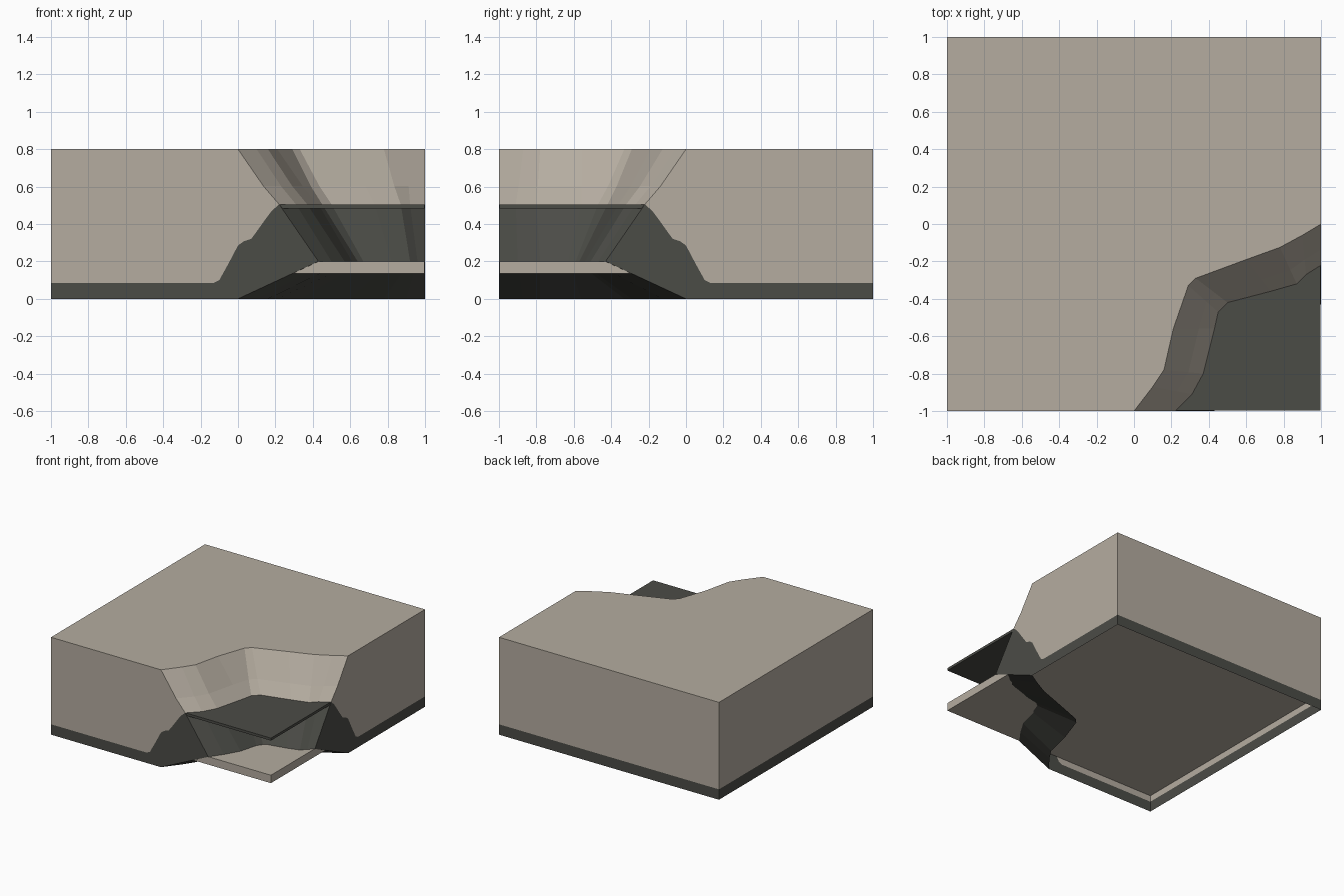
import bpy
import bmesh
from mathutils import Vector

if "Cube" in bpy.data.objects:
    bpy.data.objects.remove(bpy.data.objects["Cube"], do_unlink=True)


def make_material(name, rgb):
    mat = bpy.data.materials.new(name)
    mat.use_nodes = True
    color = (*rgb, 1.0)
    mat.diffuse_color = color
    bsdf = mat.node_tree.nodes["Principled BSDF"]
    bsdf.inputs["Base Color"].default_value = color
    bsdf.inputs["Roughness"].default_value = 0.9
    return mat


LIGHT, DARK = 0, 1
materials = [make_material("pale_stone", (0.46, 0.415, 0.352)),
             make_material("dark_stone", (0.071, 0.072, 0.062))]


def finish(bm, name, mats):
    bmesh.ops.remove_doubles(bm, verts=bm.verts, dist=0.0005)
    bmesh.ops.recalc_face_normals(bm, faces=bm.faces)
    mesh = bpy.data.meshes.new(name)
    bm.to_mesh(mesh)
    bm.free()
    for mat in mats:
        mesh.materials.append(mat)
    obj = bpy.data.objects.new(name, mesh)
    bpy.context.collection.objects.link(obj)
    return obj


def add_face(bm, points, index):
    face = bm.faces.new([bm.verts.new(p) for p in points])
    face.material_index = index


def slab(name, bottom, top, mat):
    bm = bmesh.new()
    bmesh.ops.create_cube(bm, size=1)
    bmesh.ops.scale(bm, vec=(1.996, 1.996, top - bottom), verts=bm.verts)
    bmesh.ops.translate(bm, vec=(0, 0, (top + bottom) / 2), verts=bm.verts)
    return finish(bm, name, [mat])


# Broken corner outlines, seen from above
rim = [(0, -1), (.1, -.87), (.16, -.78), (.21, -.56), (.29, -.33),
       (.33, -.29), (.6, -.19), (.78, -.125), (.9, -.06), (1, 0)]
ledge = [(.22, -1), (.31, -.91), (.37, -.8), (.43, -.56), (.45, -.47),
         (.5, -.42), (.73, -.36), (.87, -.32), (.92, -.27), (1, -.22)]
throat = [(.43, -1), (.5, -.9), (.57, -.78), (.61, -.63), (.64, -.59),
          (.67, -.57), (.82, -.54), (.92, -.51), (.96, -.47), (1, -.43)]
TOP, SHELF, FLOOR, BAND = 0.8, 0.505, 0.2, 0.085


def ring(outline, z):
    return [Vector((x, y, z)) for x, y in outline]


# Middle ring bulges slightly above the ledge
upper = [a.lerp(b, 0.38) + Vector((0, 0, -0.015))
         for a, b in zip(ring(ledge, SHELF), ring(rim, TOP))]
rings = [ring(rim, 0), ring(throat, FLOOR), ring(ledge, SHELF), upper, ring(rim, TOP)]

# Outer shell, open underneath, with the eroded corner
bm = bmesh.new()
for level, (low, high) in enumerate(zip(rings, rings[1:])):
    for i in range(len(rim) - 1):
        add_face(bm, (low[i], low[i + 1], high[i + 1], high[i]),
                 DARK if level < 2 else LIGHT)
add_face(bm, rings[-1] + [Vector((1, 1, TOP)), Vector((-1, 1, TOP)),
                          Vector((-1, -1, TOP))], LIGHT)

# Plain back and left-hand walls with the dark base band
for a, b in (((1, 1), (-1, 1)), ((-1, 1), (-1, -1))):
    for low, high, index in ((0, BAND, DARK), (BAND, TOP, LIGHT)):
        add_face(bm, ((*a, low), (*b, low), (*b, high), (*a, high)), index)

# Broken walls: dark crust climbs towards the ledge
crust = [(-1, BAND), (-.13, BAND), (-.1, .1), (-.05, .19), (0, .285), (.03, .307),
         (.07, .32), (.1, .36), (.15, .43), (.18, .47)]
for end, place in ((0, lambda s, z: (s, -1, z)), (-1, lambda s, z: (1, -s, z))):
    edge = [r[end] for r in rings]
    seam = [Vector(place(s, z)) for s, z in crust]
    foot, head = Vector(place(-1, 0)), Vector(place(-1, TOP))
    add_face(bm, [foot, edge[0], edge[1], edge[2]] + seam[::-1], DARK)
    add_face(bm, seam + [edge[2], edge[3], edge[4], head], LIGHT)
finish(bm, "eroded_block", materials)

# Layers that stay whole across the broken corner
slab("floor_slab", 0.135, FLOOR, materials[LIGHT])
slab("shelf_plate", 0.484, SHELF, materials[DARK])
